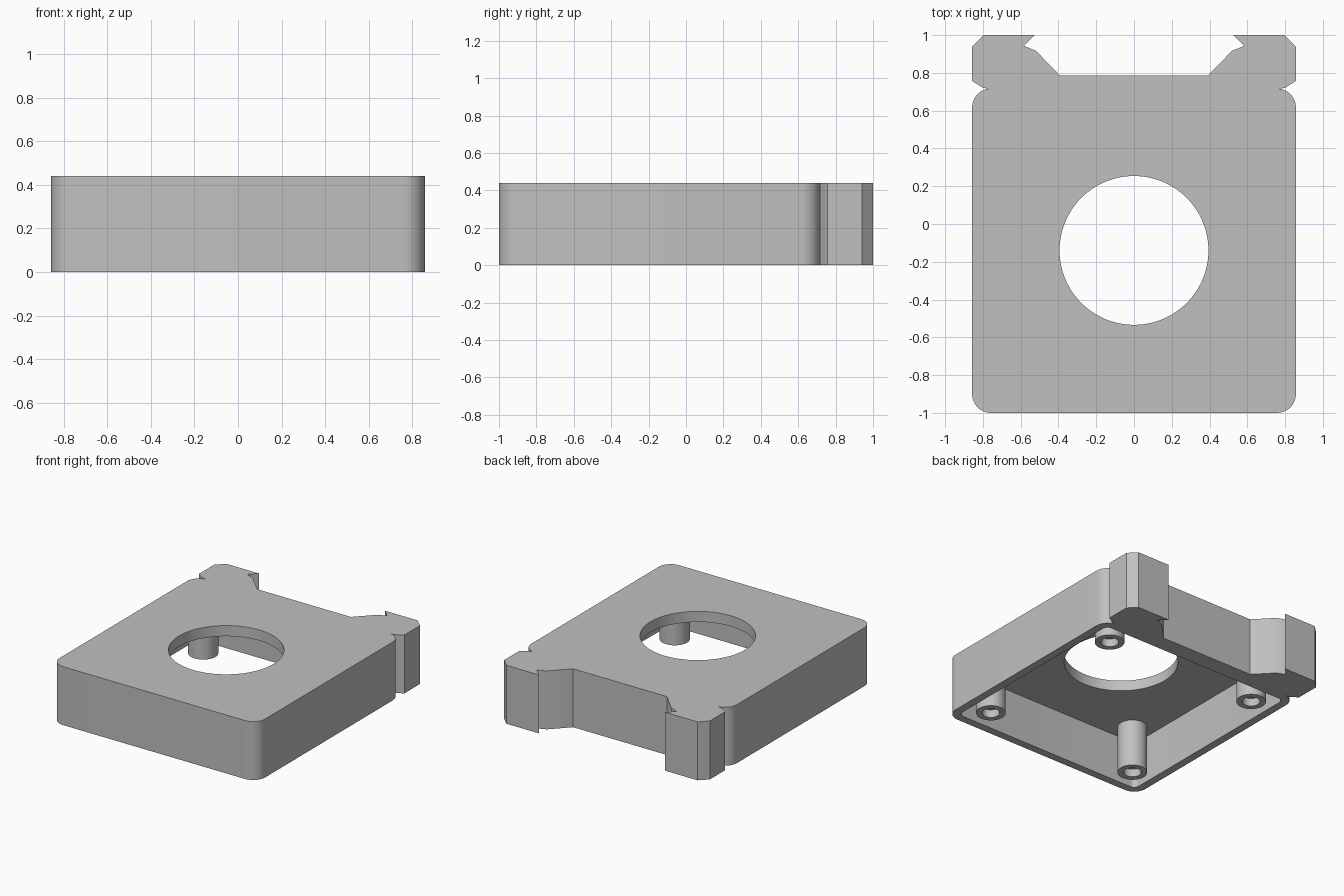
import bpy, bmesh
from math import cos, sin, radians, pi

if "Cube" in bpy.data.objects:
    bpy.data.objects.remove(bpy.data.objects["Cube"], do_unlink=True)

HEIGHT, CEILING = 0.44, 0.36
HALF_X, FRONT_Y, BACK_Y = 0.857, -1.0, 0.717
WALL, RADIUS = 0.06, 0.1
CENTER_Y = -0.14

grey = bpy.data.materials.new("plain grey")
grey.use_nodes = True
grey.diffuse_color = (0.53, 0.53, 0.53, 1)
grey.node_tree.nodes["Principled BSDF"].inputs["Base Color"].default_value = grey.diffuse_color


def arc(cx, cy, r, start, end, steps=12):
    angles = [radians(start + (end - start) * i / steps) for i in range(steps + 1)]
    return [(cx + r * cos(a), cy + r * sin(a)) for a in angles]


def mirrored(half):
    """Close a right-hand half outline with its mirror image."""
    return half + [(-x, y) for x, y in reversed(half)]


def finish(name, bm):
    bmesh.ops.recalc_face_normals(bm, faces=bm.faces)
    mesh = bpy.data.meshes.new(name)
    bm.to_mesh(mesh)
    bm.free()
    mesh.materials.append(grey)
    obj = bpy.data.objects.new(name, mesh)
    bpy.context.collection.objects.link(obj)
    return obj


def prism(name, outline, bottom, top):
    bm = bmesh.new()
    face = bm.faces.new([bm.verts.new((x, y, bottom)) for x, y in outline])
    side = bmesh.ops.extrude_face_region(bm, geom=[face])
    verts = [v for v in side["geom"] if isinstance(v, bmesh.types.BMVert)]
    bmesh.ops.translate(bm, verts=verts, vec=(0, 0, top - bottom))
    return finish(name, bm)


def select_only(obj):
    bpy.ops.object.select_all(action="DESELECT")
    obj.select_set(True)
    bpy.context.view_layer.objects.active = obj


def cut(obj, cutter):
    cutter.hide_render = True
    mod = obj.modifiers.new("cut", "BOOLEAN")
    mod.operation, mod.solver, mod.object = "DIFFERENCE", "EXACT", cutter
    select_only(obj)
    bpy.ops.object.modifier_apply(modifier=mod.name)
    bpy.data.objects.remove(cutter, do_unlink=True)


def smooth(obj):
    select_only(obj)
    bpy.ops.object.shade_smooth_by_angle(angle=radians(25))


# Housing with rounded corners, side notches and a dovetail recess at the back
corner_x = HALF_X - RADIUS
half = arc(corner_x, FRONT_Y + RADIUS, RADIUS, -90, 0)
half += arc(corner_x, BACK_Y - RADIUS, RADIUS, 0, 83)
half += [(0.8, 0.721), (HALF_X, 0.757), (HALF_X, 0.94), (0.797, 1.0),
         (0.525, 1.0), (0.583, 0.943), (0.519, 0.917), (0.391, 0.785)]
housing = prism("housing", mirrored(half), 0, HEIGHT)

# Hollow underside
inner_r = RADIUS - WALL
inner = arc(corner_x, FRONT_Y + RADIUS, inner_r, -90, 0, 8)
inner += arc(corner_x, BACK_Y - RADIUS, inner_r, 0, 90, 8)
cut(housing, prism("cavity_cutter", mirrored(inner), -0.1, CEILING))

# Round opening through the top plate
circle = arc(0, CENTER_Y, 0.394, 0, 360, 96)[:-1]
cut(housing, prism("opening_cutter", circle, 0.2, HEIGHT + 0.1))
smooth(housing)


# Screw posts with blind holes, hanging from the top plate
def screw_post(name, x, y):
    profile = [(0, 0.06), (0.061, 0.06), (0.061, 0), (0.103, 0), (0.103, CEILING + 0.01)]
    bm = bmesh.new()
    verts = [bm.verts.new((r, 0, z)) for r, z in profile]
    edges = [bm.edges.new(pair) for pair in zip(verts, verts[1:])]
    bmesh.ops.spin(bm, geom=verts + edges, cent=(0, 0, 0), axis=(0, 0, 1),
                   angle=2 * pi, steps=40)
    bmesh.ops.remove_doubles(bm, verts=bm.verts, dist=0.0005)
    post = finish(name, bm)
    post.location = (x, y, 0)
    smooth(post)


for side, sx in (("left", 1), ("right", -1)):
    for end, sy in (("front", -1), ("back", 1)):
        screw_post(f"{end}_{side}_screw_post", sx * 0.64, CENTER_Y + sy * 0.64)
